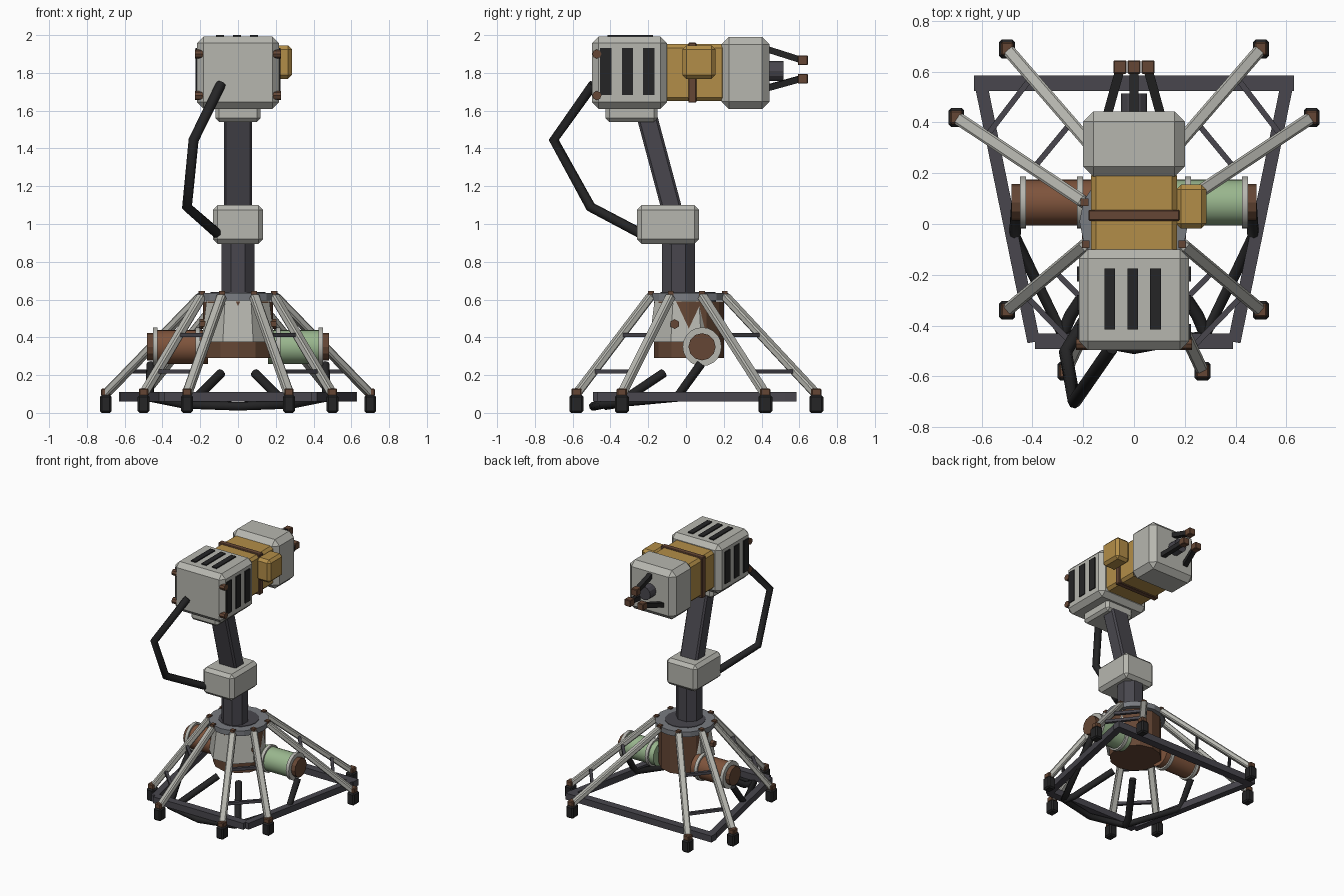
import bpy, bmesh, math
from mathutils import Vector, Matrix

if "Cube" in bpy.data.objects:
    bpy.data.objects.remove(bpy.data.objects["Cube"])


def mat(name, r, g, b):
    m = bpy.data.materials.new(name)
    m.diffuse_color = (r, g, b, 1)
    m.use_nodes = True
    m.node_tree.nodes["Principled BSDF"].inputs["Base Color"].default_value = m.diffuse_color
    return m


LIGHT = mat("warm_grey", 0.47, 0.47, 0.43)
DARK = mat("dark_steel", 0.065, 0.062, 0.075)
BLACK = mat("black_rubber", 0.018, 0.018, 0.019)
AMBER = mat("amber", 0.45, 0.27, 0.065)
BROWN = mat("dark_brown", 0.13, 0.062, 0.035)
RUST = mat("copper_brown", 0.21, 0.088, 0.045)
GREEN = mat("pale_green", 0.32, 0.47, 0.27)
STEEL = mat("steel_grey", 0.19, 0.20, 0.22)


def finish(name, bm, m, smooth=False):
    bmesh.ops.recalc_face_normals(bm, faces=bm.faces)
    me = bpy.data.meshes.new(name)
    bm.to_mesh(me)
    bm.free()
    me.materials.append(m)
    o = bpy.data.objects.new(name, me)
    bpy.context.collection.objects.link(o)
    if smooth:
        bpy.ops.object.select_all(action='DESELECT')
        o.select_set(True)
        bpy.context.view_layer.objects.active = o
        bpy.ops.object.shade_smooth_by_angle(angle=math.radians(40))
    return o


def box(name, x, y, z, m, bevel=0.0):
    """Box from (min, max) ranges with chamfered edges."""
    bm = bmesh.new()
    bmesh.ops.create_cube(bm, size=1)
    for v in bm.verts:
        v.co = [r[0] + (c + 0.5) * (r[1] - r[0]) for r, c in zip((x, y, z), v.co)]
    if bevel:
        bmesh.ops.bevel(bm, geom=bm.edges[:], offset=bevel, segments=1,
                        affect='EDGES', profile=0.5)
    return finish(name, bm, m)


def frame_between(a, b):
    """Matrix whose local z runs from a to b, centred between them."""
    d = (b - a).normalized()
    side = d.cross(Vector((0, 0, 1)))
    side = side.normalized() if side.length > 1e-4 else Vector((1, 0, 0))
    up = d.cross(side)
    r = Matrix((side, up, d)).transposed().to_4x4()
    return Matrix.Translation((a + b) / 2) @ r


def bar(name, a, b, w, h, m, bevel=0.0):
    a, b = Vector(a), Vector(b)
    bm = bmesh.new()
    bmesh.ops.create_cube(bm, size=1)
    bmesh.ops.scale(bm, vec=(w, h, (b - a).length), verts=bm.verts)
    if bevel:
        bmesh.ops.bevel(bm, geom=bm.edges[:], offset=bevel, segments=1,
                        affect='EDGES', profile=0.5)
    bm.transform(frame_between(a, b))
    return finish(name, bm, m)


def rod(name, a, b, r, m, sides=8, r2=None, smooth=False, turn=0.0):
    a, b = Vector(a), Vector(b)
    bm = bmesh.new()
    bmesh.ops.create_cone(bm, cap_ends=True, segments=sides, radius1=r,
                          radius2=r if r2 is None else r2, depth=(b - a).length)
    bm.transform(frame_between(a, b) @ Matrix.Rotation(turn, 4, 'Z'))
    return finish(name, bm, m, smooth)


def cable(name, pts, r, m):
    c = bpy.data.curves.new(name, 'CURVE')
    c.dimensions = '3D'
    c.bevel_depth = r
    c.bevel_resolution = 2
    c.use_fill_caps = True
    s = c.splines.new('POLY')
    s.points.add(len(pts) - 1)
    for p, q in zip(s.points, pts):
        p.co = (*q, 1)
    c.materials.append(m)
    o = bpy.data.objects.new(name, c)
    bpy.context.collection.objects.link(o)


# Legs in pairs, with feet, caps, hinge bolts and ladder rungs
pairs = [(((0.70, 0.42), (0.195, 0.085)), ((0.50, 0.69), (0.08, 0.205))),
         (((0.50, -0.34), (0.19, -0.08)), ((0.27, -0.58), (0.085, -0.185)))]
for s in (-1, 1):
    for pair in pairs:
        ends = []
        for (fx, fy), (tx, ty) in pair:
            foot, top = Vector((s * fx, fy, 0.10)), Vector((s * tx, ty, 0.62))
            ends.append((foot, top))
            bar("leg", foot, top, 0.05, 0.04, LIGHT, 0.008)
            x, y = foot.x, foot.y
            box("foot", (x - .031, x + .031), (y - .037, y + .037), (0, .095), BLACK, .01)
            box("foot_cap", (x - .025, x + .025), (y - .027, y + .027), (.09, .13), BROWN, .006)
            box("hinge_bolt", (top.x - .015, top.x + .015), (top.y - .015, top.y + .015),
                (.61, .645), BROWN)
        for t in (0.23, 0.60):
            p, q = (f.lerp(k, t) for f, k in ends)
            bar("leg_rung", p, q, 0.022, 0.022, DARK)

# Ground frame
Z = 0.085
bar("frame_rear", (-0.63, 0.555, Z), (0.63, 0.555, Z), 0.06, 0.05, DARK)
bar("frame_front", (-0.39, -0.462, Z), (0.39, -0.462, Z), 0.06, 0.05, DARK)
for s in (-1, 1):
    bar("frame_side", (s * 0.605, 0.56, Z), (s * 0.395, -0.465, Z), 0.05, 0.05, DARK)
    cable("hook_cable", [(s * .09, -.12, .21), (s * .25, -.36, .05), (s * .28, -.43, .04)],
          .025, BLACK)
cable("ground_cable", [(-.46, .08, .26), (-.47, -.05, .08), (-.28, -.44, .045), (0, -.49, .035),
                       (.28, -.44, .045), (.47, -.05, .08), (.46, .08, .26)], .024, BLACK)

# Central drum, front shell and collar ring
rod("drum", (0, .015, .29), (0, .015, .59), .185, BROWN, 12)
bm = bmesh.new()
bmesh.ops.create_cone(bm, cap_ends=True, segments=8, radius1=.21, radius2=.18, depth=.22)
bm.transform(Matrix.Translation((0, 0, .485)) @ Matrix.Rotation(math.pi / 8, 4, 'Z'))
cut = bmesh.ops.bisect_plane(bm, geom=bm.verts[:] + bm.edges[:] + bm.faces[:],
                             plane_co=(0, .12, 0), plane_no=(0, 1, 0), clear_outer=True)
bmesh.ops.holes_fill(bm, edges=bm.edges[:])
finish("drum_shell", bm, LIGHT)
for s in (-1, 1):
    rod("shell_bolt", (s * .17, -.06, .47), (s * .205, -.06, .47), .026, BROWN, 6)
rod("collar", (0, .01, .595), (0, .01, .635), .215, STEEL, 16)
rod("collar_well", (0, .01, .63), (0, .01, .639), .145, DARK, 16)
rod("collar_neck", (0, .01, .57), (0, .01, .60), .15, STEEL, 16)

# Side tanks
for s, m in ((-1, RUST), (1, GREEN)):
    def tank(name, x0, x1, r, m):
        rod(name, (s * x0, .085, .35), (s * x1, .085, .35), r, m, 20, smooth=True)
    tank("tank", .16, .44, .09, m)
    tank("tank_band_inner", .20, .225, .103, LIGHT)
    tank("tank_band_outer", .425, .45, .103, LIGHT)
    rod("tank_cap", (s * .44, .085, .35), (s * .483, .085, .35), .072, BROWN, 12)

# Column, joint block, slanted arm and neck
rod("column", (0, -.04, .62), (0, -.04, .92), .095, DARK, 8, turn=math.pi / 8)
box("joint_block", (-.133, .133), (-.26, .07), (.895, 1.10), LIGHT, .025)
bar("arm", (0, -.07, 1.06), (0, -.215, 1.60), .15, .108, DARK, .012)
box("neck", (-.12, .12), (-.425, -.15), (1.54, 1.63), LIGHT, .02)
cable("arm_cable", [(-.09, -.49, 1.74), (-.235, -.70, 1.445), (-.27, -.505, 1.09),
                    (-.11, -.24, .95)], .027, BLACK)

# Head: rear housing, waist with strap, front housing
box("rear_housing", (-.217, .217), (-.497, -.10), (1.61, 1.992), LIGHT, .035)
box("waist", (-.17, .17), (-.12, .21), (1.65, 1.952), AMBER, .02)
box("waist_strap", (-.18, .18), (.012, .056), (1.642, 1.96), BROWN, .005)
box("front_housing", (-.20, .20), (.187, .443), (1.608, 1.99), LIGHT, .04)
box("side_box", (.165, .285), (-.018, .155), (1.768, 1.945), AMBER, .02)

# Vent plates and corner bolts
for x in (-.095, -.005, .085):
    box("top_vent", (x - .021, x + .021), (-.415, -.175), (1.99, 2.0), BLACK)
for s in (-1, 1):
    for y in (-.425, -.31, -.197):
        box("side_vent", sorted((s * .215, s * .224)), (y - .03, y + .03), (1.682, 1.932), BLACK)
    for z in (1.68, 1.90):
        rod("housing_bolt", (s * .18, -.472, z), (s * .228, -.472, z), .024, BROWN, 8)

# Three finger gripper with sensor
rod("sensor", (0, .43, 1.81), (0, .515, 1.81), .052, DARK, 12)
for a, b in (((0, .43, 1.925), (0, .61, 1.868)),
             ((-.105, .43, 1.72), (-.055, .61, 1.77)),
             ((.105, .43, 1.72), (.055, .61, 1.77))):
    bar("finger", a, b, .036, .034, BLACK)
    box("finger_tip", (b[0] - .026, b[0] + .026), (.592, .645),
        (b[2] - .027, b[2] + .025), BROWN, .004)
